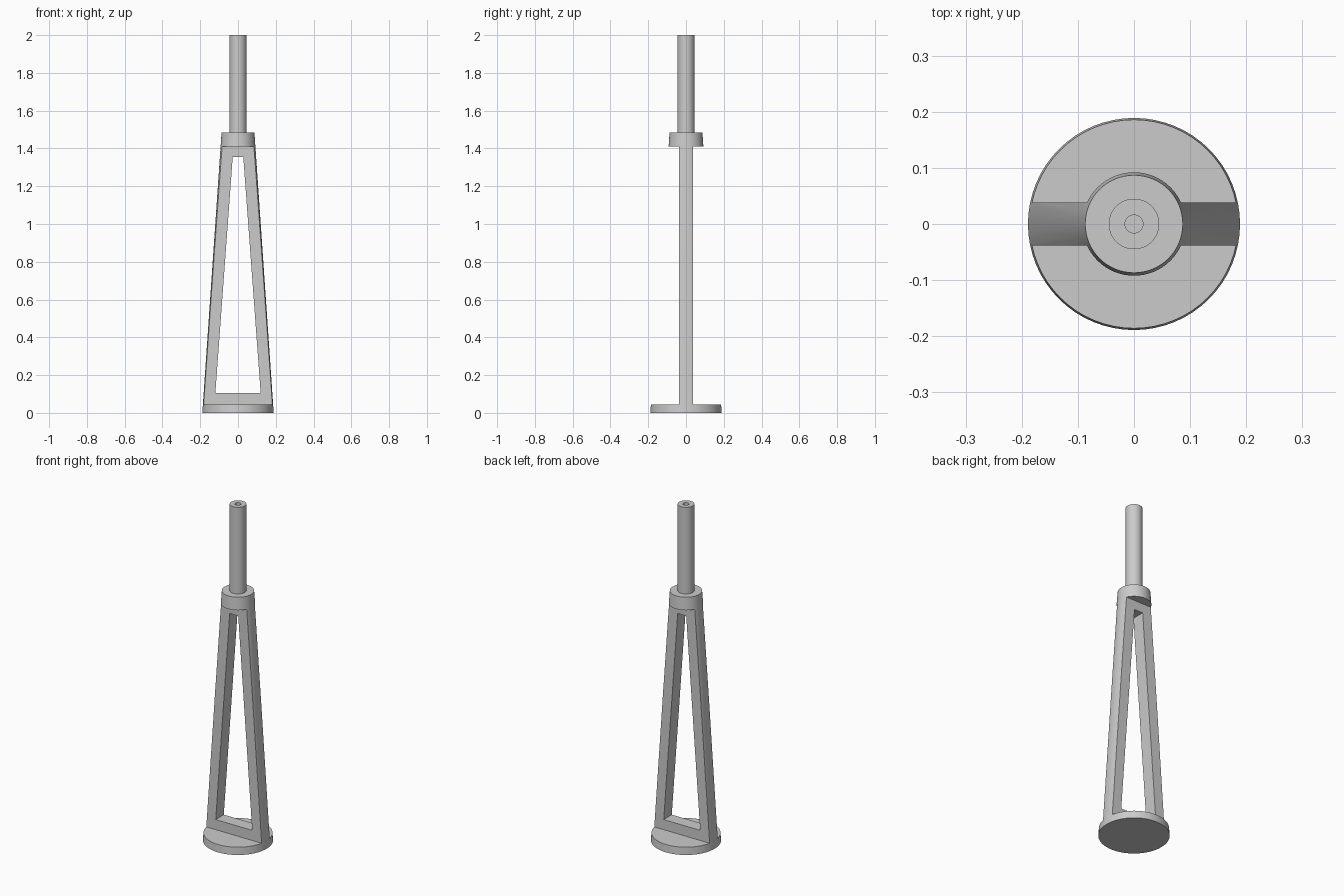
import bpy, bmesh, math

cube = bpy.data.objects.get("Cube")
if cube:
    bpy.data.objects.remove(cube, do_unlink=True)

grey = bpy.data.materials.new("plain grey")
grey.use_nodes = True
colour = (0.6, 0.6, 0.6, 1)
grey.diffuse_color = colour
grey.node_tree.nodes["Principled BSDF"].inputs["Base Color"].default_value = colour

SIDES = 64
BASE_TOP, COLLAR_BOTTOM, COLLAR_TOP, TOP = 0.045, 1.41, 1.485, 2.0
HALF_DEPTH = 0.038


def make_object(name, bm):
    bmesh.ops.recalc_face_normals(bm, faces=bm.faces)
    mesh = bpy.data.meshes.new(name)
    bm.to_mesh(mesh)
    bm.free()
    mesh.materials.append(grey)
    obj = bpy.data.objects.new(name, mesh)
    bpy.context.collection.objects.link(obj)
    return obj


def lathe(name, profile):
    """Spin (radius, z) points around the vertical axis and cap both ends."""
    bm = bmesh.new()
    rings = []
    for r, z in profile:
        rings.append([bm.verts.new((r * math.cos(a), r * math.sin(a), z))
                      for a in (2 * math.pi * i / SIDES for i in range(SIDES))])
    for low, high in zip(rings, rings[1:]):
        for i in range(SIDES):
            j = (i + 1) % SIDES
            bm.faces.new((low[i], low[j], high[j], high[i]))
    bm.faces.new(rings[0])
    bm.faces.new(rings[-1])
    return make_object(name, bm)


def prism(name, outline, y0, y1):
    """Extrude an (x, z) outline from y0 to y1."""
    bm = bmesh.new()
    face = bm.faces.new([bm.verts.new((x, y0, z)) for x, z in outline])
    new = bmesh.ops.extrude_face_region(bm, geom=[face])["geom"]
    verts = [v for v in new if isinstance(v, bmesh.types.BMVert)]
    bmesh.ops.translate(bm, verts=verts, vec=(0, y1 - y0, 0))
    return make_object(name, bm)


def cut(target, cutter):
    cutter.hide_render = True
    mod = target.modifiers.new("cut", "BOOLEAN")
    mod.operation = "DIFFERENCE"
    mod.solver = "EXACT"
    mod.object = cutter
    bpy.context.view_layer.objects.active = target
    bpy.ops.object.modifier_apply(modifier=mod.name)
    bpy.data.objects.remove(cutter, do_unlink=True)


# Tapered body: base disc, flat frame and collar cut from one cone
body = lathe("tapered_frame", [(0.189, 0), (0.087, COLLAR_TOP)])
slab = [(-0.3, BASE_TOP), (0.3, BASE_TOP), (0.3, COLLAR_BOTTOM), (-0.3, COLLAR_BOTTOM)]
for side in (-1, 1):
    cut(body, prism("side_cutter", slab, side * HALF_DEPTH, side * 0.3))

# Tall opening through the frame
opening = [(-0.12, 0.105), (0.12, 0.105), (0.028, 1.355), (-0.028, 1.355)]
cut(body, prism("opening_cutter", opening, -0.3, 0.3))

# Upper rod with a small bore in its end
rod = lathe("rod", [(0.045, COLLAR_TOP), (0.045, TOP), (0.016, TOP), (0.016, TOP - 0.15)])

for obj in (body, rod):
    bpy.ops.object.select_all(action="DESELECT")
    obj.select_set(True)
    bpy.context.view_layer.objects.active = obj
    bpy.ops.object.shade_smooth_by_angle(angle=math.radians(30))
